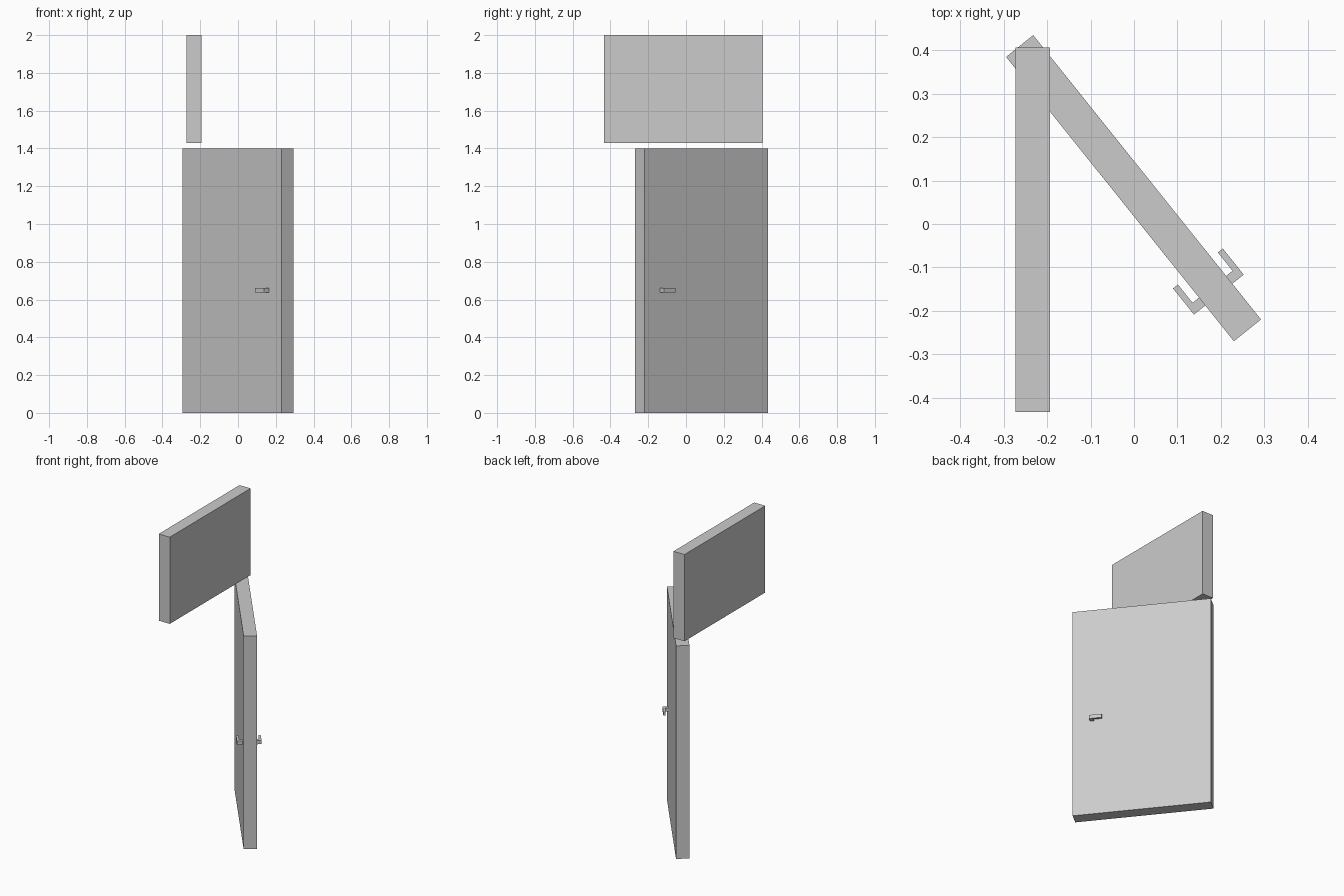
import bpy, bmesh, math
from mathutils import Matrix

if "Cube" in bpy.data.objects:
    bpy.data.objects.remove(bpy.data.objects["Cube"])


def prism(name, outline, z0, z1, matrix=Matrix()):
    """Extrude a flat outline from z0 to z1."""
    bm = bmesh.new()
    face = bm.faces.new([bm.verts.new((x, y, z0)) for x, y in outline])
    ext = bmesh.ops.extrude_face_region(bm, geom=[face])
    verts = [g for g in ext["geom"] if isinstance(g, bmesh.types.BMVert)]
    bmesh.ops.translate(bm, verts=verts, vec=(0, 0, z1 - z0))
    bmesh.ops.recalc_face_normals(bm, faces=bm.faces)
    mesh = bpy.data.meshes.new(name)
    bm.to_mesh(mesh)
    bm.free()
    obj = bpy.data.objects.new(name, mesh)
    obj.matrix_world = matrix
    bpy.context.collection.objects.link(obj)
    return obj


def rect(x0, x1, y0, y1):
    return [(x0, y0), (x1, y0), (x1, y1), (x0, y1)]


# Upper panel, in the plane of the closed doorway
prism("upper_panel", rect(-0.273, -0.193, -0.433, 0.406), 1.43, 2.0)

# Door leaf, swung open; local x runs from hinge to free edge
swing = Matrix.Translation((-0.001, 0.0825, 0)) @ Matrix.Rotation(math.radians(-51.3), 4, "Z")
prism("door_leaf", rect(-0.4195, 0.4195, -0.04, 0.04), 0, 1.4, swing)

# L-shaped lever handles, mirrored on both faces
for side, name in ((1, "back_handle"), (-1, "front_handle")):
    profile = [(0.314, 0.04), (0.314, 0.0735), (0.237, 0.0735),
               (0.237, 0.059), (0.291, 0.059), (0.291, 0.04)]
    prism(name, [(x, y * side) for x, y in profile], 0.638, 0.662, swing)
